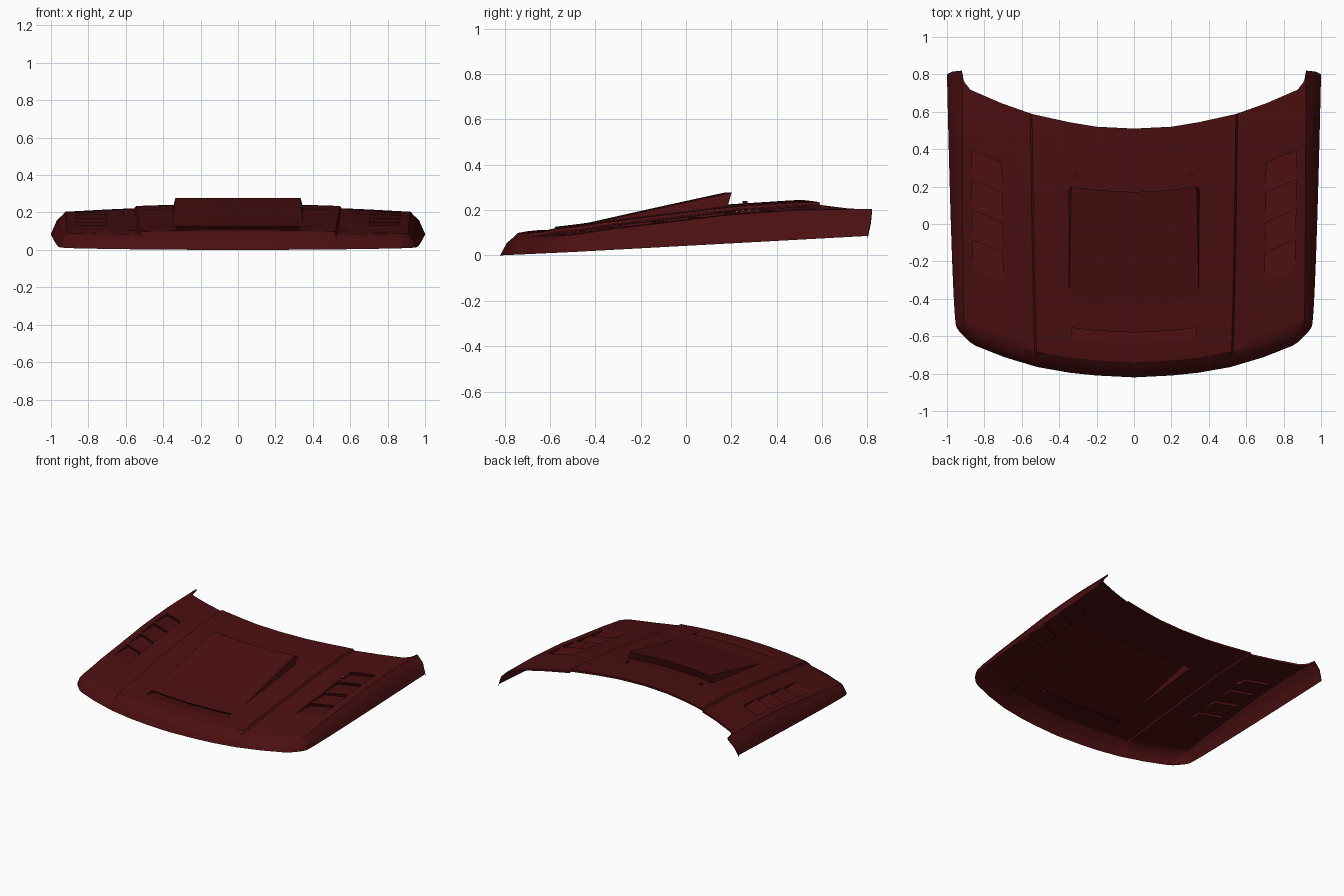
import bpy, bmesh, math

cube = bpy.data.objects.get("Cube")
if cube:
    bpy.data.objects.remove(cube, do_unlink=True)

# One dark red paint
paint = bpy.data.materials.new("dark_red_paint")
paint.use_nodes = True
RED = (0.07, 0.0048, 0.0055, 1)
paint.diffuse_color = RED
paint.node_tree.nodes["Principled BSDF"].inputs["Base Color"].default_value = RED

# Long lines of the panel: front x, front y, rear x, rear y, distance to side edge
LINES = [(0, -.82, 0, .51, 1), (.2, -.81, .2, .52, 1), (.345, -.795, .35, .545, 1),
         (.515, -.765, .545, .588, 1), (.7, -.71, .72, .65, 1), (.85, -.65, .88, .72, .3),
         (.88, -.63, .91, .765, .15), (.91, -.6, .92, .82, .08),
         (.93, -.58, .97, .815, .03), (.95, -.55, 1, .8, 0)]
CROWN_PROFILE = [(-.82, .085), (-.68, .11), (-.62, .114), (-.58, .126), (-.45, .141),
                 (-.35, .158), (0, .2), (.2, .226), (.5, .245), (.82, .25)]
LOWER_EDGE = [(-.82, 0), (-.5, .015), (.82, .087)]
EDGE_ROUND = [(0, 0), (.03, .6), (.08, 1)]


def lerp_table(table, v):
    """Interpolate every column of a table by its first column."""
    if v <= table[0][0]:
        return table[0][1:]
    for a, b in zip(table, table[1:]):
        if v <= b[0]:
            k = (v - a[0]) / (b[0] - a[0])
            return [p + (q - p) * k for p, q in zip(a[1:], b[1:])]
    return table[-1][1:]


def surface(s, t, dz=0):
    """Point on the panel: s across (front x), t from front to rear."""
    a = abs(s)
    yf, xr, yr, side = lerp_table(LINES, a)
    x = a + (xr - a) * t ** .6
    y = yf + (yr - yf) * t
    top = lerp_table(CROWN_PROFILE, y)[0] - .033 * (x / .92) ** 2
    top -= .012 * min(1, max(0, (a - .515) / .01))      # raised centre section
    low = lerp_table(LOWER_EDGE, y)[0]
    f = lerp_table(EDGE_ROUND, min(side, t * (yr - yf)))[0]
    return (math.copysign(x, s), y, low + (top - low) * f + dz)


def finish(name, faces, angle=30):
    bm = bmesh.new()
    for face in faces:
        bm.faces.new([bm.verts.new(p) for p in face])
    bmesh.ops.remove_doubles(bm, verts=bm.verts, dist=.0002)
    me = bpy.data.meshes.new(name)
    bm.to_mesh(me)
    bm.free()
    me.materials.append(paint)
    ob = bpy.data.objects.new(name, me)
    bpy.context.collection.objects.link(ob)
    bpy.ops.object.select_all(action='DESELECT')
    ob.select_set(True)
    bpy.context.view_layer.objects.active = ob
    bpy.ops.object.shade_smooth_by_angle(angle=math.radians(angle))
    return ob


# Openings
VENT_S, VENT_T0, VENT_STEP, VENTS = (.69, .845), .296, .1175, 4
VENT_ROWS = [VENT_T0 + VENT_STEP * i for i in range(VENTS + 1)]
INTAKE_S, INTAKE_T = .33, (.135, .18)
SCOOP_S, SCOOP_T = .345, (.296, .731)

half = [0, .1, .2, .33, .345, .43, .515, .525, .6, .69, .845, .87, .88, .895, .91, .92, .93, .94, .95]
cols = [-s for s in reversed(half[1:])] + half
rows = sorted([0, .011, .0225, .04, .06, .09, .135, .18, .21, .25, .731, .82, .88, .94, 1] + VENT_ROWS)


def is_open(s, t):
    a = abs(s)
    return (VENT_S[0] < a < VENT_S[1] and VENT_ROWS[0] < t < VENT_ROWS[-1]
            or a < INTAKE_S and INTAKE_T[0] < t < INTAKE_T[1]
            or a < SCOOP_S and SCOOP_T[0] < t < SCOOP_T[1])


# Main panel with a folded rear flange
faces = []
for s0, s1 in zip(cols, cols[1:]):
    for t0, t1 in zip(rows, rows[1:]):
        if not is_open((s0 + s1) / 2, (t0 + t1) / 2):
            faces.append([surface(s0, t0), surface(s1, t0), surface(s1, t1), surface(s0, t1)])
    faces.append([surface(s0, 1), surface(s1, 1), surface(s1, 1, -.015), surface(s0, 1, -.015)])
finish("hood_panel", faces)


def wedge(stations, t0, t1, depth, tuck):
    """Recess sloping down to the rear, closed by a riser and two cheeks."""
    out = []
    for s0, s1 in zip(stations, stations[1:]):
        deep0, deep1 = surface(s0, t1 + tuck, -depth), surface(s1, t1 + tuck, -depth)
        out.append([surface(s0, t0), surface(s1, t0), deep1, deep0])
        out.append([deep0, deep1, surface(s1, t1), surface(s0, t1)])
    a, b = stations[0], stations[-1]
    out.append([surface(a, t0), surface(a, t1 + tuck, -depth), surface(a, t1)])
    out.append([surface(b, t0), surface(b, t1), surface(b, t1 + tuck, -depth)])
    return out


# Side louvres
for name, sign in (("left", 1), ("right", -1)):
    stations = sorted(sign * s for s in VENT_S)
    faces = []
    for t0, t1 in zip(VENT_ROWS, VENT_ROWS[1:]):
        faces += wedge(stations, t0, t1, .025, .008)
    finish(name + "_louvres", faces, 15)

# Front intake slot
finish("front_intake", wedge([s for s in cols if abs(s) <= INTAKE_S], *INTAKE_T, .025, .02), 15)

# Rear-facing scoop: top, side walls and undercut rear wall
z_front = surface(0, SCOOP_T[0])[2]


def scoop_point(s, k):
    """Top skin: follows the hood at the front edge, level at the rear."""
    x, y, z = surface(s, SCOOP_T[0] + (SCOOP_T[1] + .014 * k - SCOOP_T[0]) * k)
    level = z_front + (.277 - z_front) * k
    start = surface(s, SCOOP_T[0])[2] - z_front
    return (x, y, level + start * (1 - k))


def lid(s, k):
    return scoop_point(s * (1 - .04 * k), k)


faces = []
spans = [s for s in cols if abs(s) <= SCOOP_S]
steps = [(t - SCOOP_T[0]) / (SCOOP_T[1] - SCOOP_T[0]) for t in rows if SCOOP_T[0] <= t <= SCOOP_T[1]]
for k0, k1 in zip(steps, steps[1:]):
    for s0, s1 in zip(spans, spans[1:]):
        faces.append([lid(s0, k0), lid(s1, k0), lid(s1, k1), lid(s0, k1)])
    for s in (-SCOOP_S, SCOOP_S):
        base = [surface(s, SCOOP_T[0] + (SCOOP_T[1] - SCOOP_T[0]) * k) for k in (k0, k1)]
        wall = [base[0], base[1], lid(s, k1), lid(s, k0)]
        wall = wall if s > 0 else wall[::-1]
        faces.append(wall[:3] if s > 0 and k0 == 0 else wall[1:] if k0 == 0 else wall)
for s0, s1 in zip(spans, spans[1:]):
    faces.append([lid(s0, 1), lid(s1, 1), surface(s1, SCOOP_T[1]), surface(s0, SCOOP_T[1])])
finish("hood_scoop", faces, 20)

# Small hood pins behind the scoop
for name, sign in (("left", 1), ("right", -1)):
    bpy.ops.mesh.primitive_cylinder_add(vertices=8, radius=.012, depth=.02,
                                        location=(sign * .305, .26, .229))
    pin = bpy.context.object
    pin.name = name + "_hood_pin"
    pin.data.materials.append(paint)
